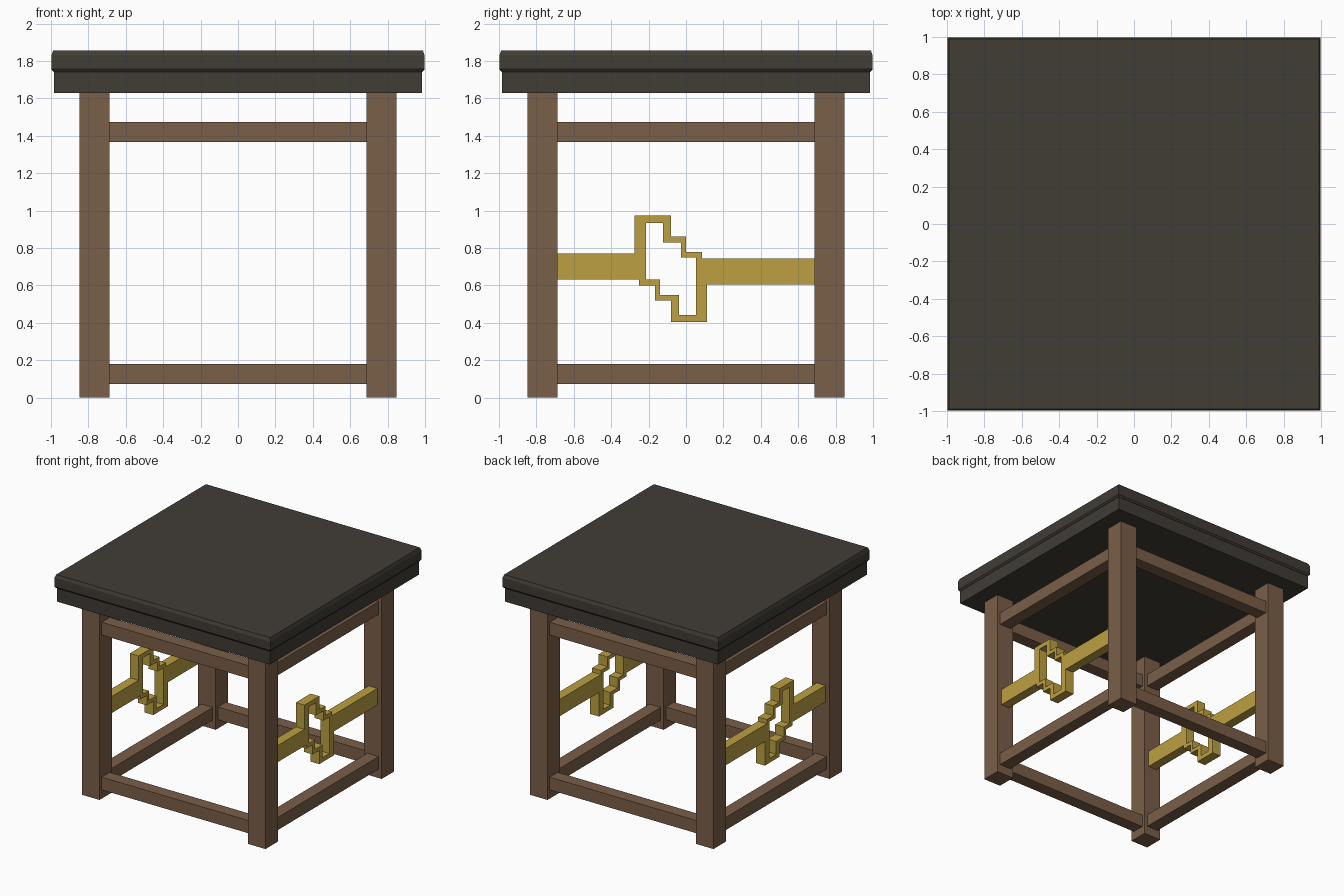
import bpy, bmesh

if "Cube" in bpy.data.objects:
    bpy.data.objects.remove(bpy.data.objects["Cube"])


def material(name, rgb):
    # sRGB 0-255 to linear
    lin = [((c / 255 + 0.055) / 1.055) ** 2.4 for c in rgb]
    m = bpy.data.materials.new(name)
    m.diffuse_color = (*lin, 1)
    m.use_nodes = True
    m.node_tree.nodes["Principled BSDF"].inputs["Base Color"].default_value = m.diffuse_color
    return m


wood = material("brown wood", (122, 94, 72))
dark = material("dark top", (65, 60, 53))
gold = material("gold", (188, 160, 66))


def finish(name, bm, mat):
    bmesh.ops.recalc_face_normals(bm, faces=bm.faces[:])
    me = bpy.data.meshes.new(name)
    bm.to_mesh(me)
    bm.free()
    me.materials.append(mat)
    ob = bpy.data.objects.new(name, me)
    bpy.context.collection.objects.link(ob)
    return ob


def box(name, lo, hi, mat):
    bm = bmesh.new()
    bmesh.ops.create_cube(bm, size=1)
    for v in bm.verts:
        v.co = [(a + b) / 2 + c * (b - a) for a, b, c in zip(lo, hi, v.co)]
    return finish(name, bm, mat)


def square_loft(name, rings, mat):
    # stack of square rings given as (half width, height)
    bm = bmesh.new()
    loops = [[bm.verts.new((sx * r, sy * r, z))
              for sx, sy in ((-1, -1), (1, -1), (1, 1), (-1, 1))] for r, z in rings]
    for a, b in zip(loops, loops[1:]):
        for i in range(4):
            j = (i + 1) % 4
            bm.faces.new((a[i], a[j], b[j], b[i]))
    bm.faces.new(loops[0])
    bm.faces.new(loops[-1])
    return finish(name, bm, mat)


# table top: lower slab and chamfered upper slab
box("lower_top_slab", (-0.985, -0.985, 1.63), (0.985, 0.985, 1.745), dark)
square_loft("upper_top_slab", [(0.987, 1.742), (0.998, 1.756), (0.998, 1.83), (0.988, 1.856)], dark)

# legs
IN, OUT, MID = 0.686, 0.848, 0.767
for sx, xn in ((-1, "left"), (1, "right")):
    for sy, yn in ((-1, "front"), (1, "back")):
        x, y = sx * MID, sy * MID
        box(f"{yn}_{xn}_leg", (x - 0.081, y - 0.081, 0), (x + 0.081, y + 0.081, 1.632), wood)

# rails, centred on the legs
T = 0.053
for level, z0, z1 in (("lower", 0.074, 0.18), ("upper", 1.367, 1.474)):
    for s, xn, yn in ((-1, "left", "front"), (1, "right", "back")):
        c = s * MID
        box(f"{level}_{yn}_rail", (-IN, c - T, z0), (IN, c + T, z1), wood)
        box(f"{level}_{xn}_rail", (c - T, -IN, z0), (c + T, IN, z1), wood)

# gold stepped ornament: outline and window in (y, z)
OUTER = [(-.686, .631), (-.686, .77), (-.275, .77), (-.275, .973), (-.08, .973), (-.08, .861),
         (0, .861), (0, .78), (.086, .78), (.086, .745), (.686, .745), (.686, .605),
         (.112, .605), (.112, .405), (-.08, .405), (-.08, .519), (-.166, .519),
         (-.166, .6), (-.251, .6), (-.251, .631)]
INNER = [(-.214, .935), (-.123, .935), (-.123, .829), (-.027, .829), (-.027, .749), (.053, .749),
         (.053, .443), (-.037, .443), (-.037, .55), (-.139, .55), (-.139, .631), (-.214, .631)]
for s, xn in ((-1, "left"), (1, "right")):
    bm = bmesh.new()
    for loop in (OUTER, INNER):
        vs = [bm.verts.new((s * MID - 0.04, y, z)) for y, z in loop]
        for a, b in zip(vs, vs[1:] + vs[:1]):
            bm.edges.new((a, b))
    bmesh.ops.triangle_fill(bm, edges=bm.edges[:], use_beauty=True)
    ext = bmesh.ops.extrude_face_region(bm, geom=bm.faces[:], use_keep_orig=True)
    bmesh.ops.translate(bm, vec=(0.08, 0, 0),
                        verts=[g for g in ext["geom"] if isinstance(g, bmesh.types.BMVert)])
    bmesh.ops.dissolve_limit(bm, angle_limit=0.01, verts=bm.verts[:], edges=bm.edges[:])
    finish(f"{xn}_ornament", bm, gold)
